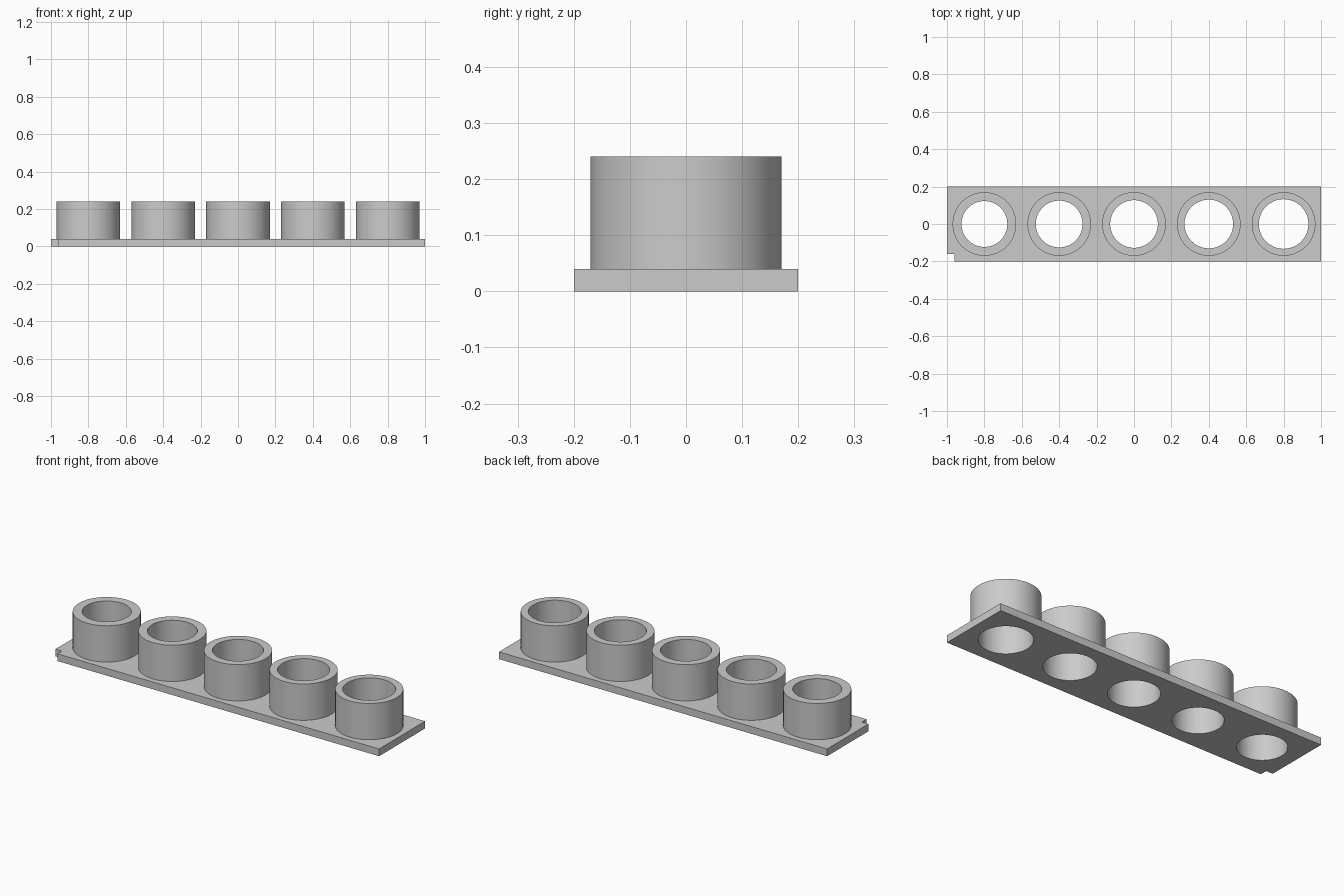
import bpy
import bmesh
from math import radians
from mathutils import Matrix, Vector

cube = bpy.data.objects.get("Cube")
if cube:
    bpy.data.objects.remove(cube, do_unlink=True)

PLATE_TOP, SLEEVE_TOP = 0.04, 0.24
HALF_DEPTH, NOTCH = 0.2, 0.04
OUTER_RADIUS, SEGMENTS = 0.17, 96
PITCH, COUNT = 0.4, 5
SMALLEST_BORE, BORE_STEP = 0.1225, 0.0025

grey = bpy.data.materials.new("plain grey")
grey.use_nodes = True
colour = (0.6, 0.6, 0.6, 1)
grey.diffuse_color = colour
grey.node_tree.nodes["Principled BSDF"].inputs["Base Color"].default_value = colour


def make_object(name, bm):
    mesh = bpy.data.meshes.new(name)
    bm.to_mesh(mesh)
    bm.free()
    mesh.materials.append(grey)
    obj = bpy.data.objects.new(name, mesh)
    bpy.context.collection.objects.link(obj)
    return obj


def activate(obj):
    bpy.ops.object.select_all(action="DESELECT")
    obj.select_set(True)
    bpy.context.view_layer.objects.active = obj


def sleeve(name, x, bore):
    # Open-bottomed lathe profile: outer wall, rim, bore wall
    bm = bmesh.new()
    profile = [(OUTER_RADIUS, PLATE_TOP), (OUTER_RADIUS, SLEEVE_TOP),
               (bore, SLEEVE_TOP), (bore, PLATE_TOP)]
    verts = [bm.verts.new((r, 0, z)) for r, z in profile]
    edges = [bm.edges.new(pair) for pair in zip(verts, verts[1:])]
    bmesh.ops.spin(bm, geom=verts + edges, cent=(0, 0, 0), axis=(0, 0, 1),
                   angle=radians(360), steps=SEGMENTS, use_merge=True)
    bmesh.ops.remove_doubles(bm, verts=bm.verts, dist=0.00001)
    # Face the surface outwards, judged by the rim
    rim = max(bm.faces, key=lambda f: f.calc_center_median().z)
    rim.normal_update()
    if rim.normal.z < 0:
        bmesh.ops.reverse_faces(bm, faces=bm.faces)
    obj = make_object(name, bm)
    obj.location.x = x
    activate(obj)
    bpy.ops.object.shade_smooth_by_angle(angle=radians(30))


# Base plate with a small square notch in its front right corner
bm = bmesh.new()
outline = [(-1 + NOTCH, -HALF_DEPTH), (1, -HALF_DEPTH), (1, HALF_DEPTH),
           (-1, HALF_DEPTH), (-1, -HALF_DEPTH + NOTCH),
           (-1 + NOTCH, -HALF_DEPTH + NOTCH)]
bottom = bm.faces.new([bm.verts.new((x, y, 0)) for x, y in outline])
extruded = bmesh.ops.extrude_face_region(bm, geom=[bottom], use_keep_orig=True)
top_verts = [v for v in extruded["geom"] if isinstance(v, bmesh.types.BMVert)]
bmesh.ops.translate(bm, verts=top_verts, vec=Vector((0, 0, PLATE_TOP)))
bmesh.ops.recalc_face_normals(bm, faces=bm.faces)
plate = make_object("base_plate", bm)

# Sleeves whose bores widen from one end to the other
cutter_bm = bmesh.new()
for i in range(COUNT):
    x = (i - (COUNT - 1) / 2) * PITCH
    bore = SMALLEST_BORE + i * BORE_STEP
    sleeve(f"sleeve_{i + 1}", x, bore)
    bmesh.ops.create_cone(cutter_bm, cap_ends=True, segments=SEGMENTS,
                          radius1=bore, radius2=bore, depth=0.2,
                          matrix=Matrix.Translation((x, 0, 0))
                          @ Matrix.Rotation(radians(90), 4, "Z"))
cutter = make_object("bore_cutter", cutter_bm)

# Bores through the plate
drill = plate.modifiers.new("bores", "BOOLEAN")
drill.operation = "DIFFERENCE"
drill.solver = "EXACT"
drill.object = cutter
activate(plate)
bpy.ops.object.modifier_apply(modifier=drill.name)
bpy.data.objects.remove(cutter, do_unlink=True)
bpy.ops.object.shade_smooth_by_angle(angle=radians(30))
